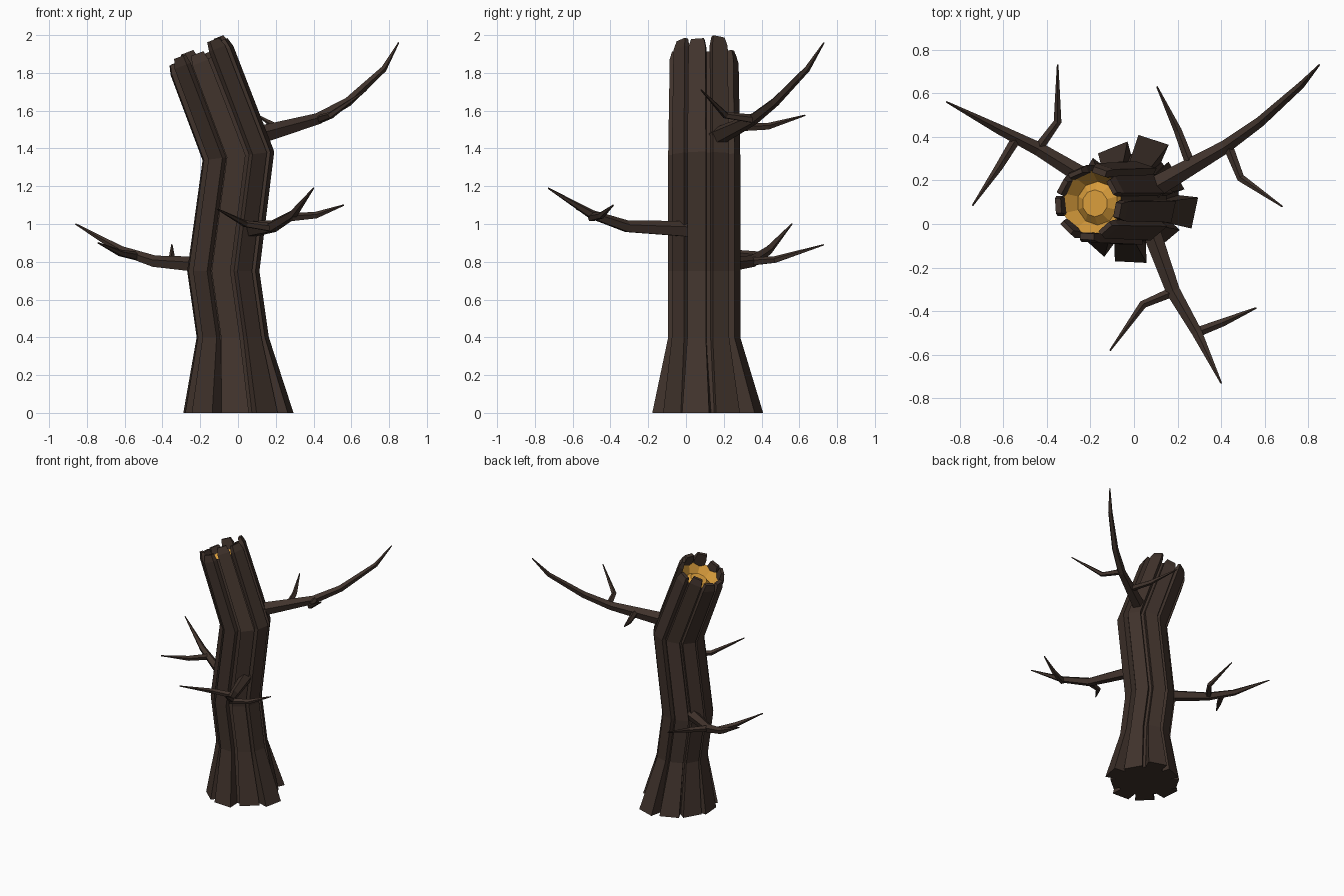
import bpy
from math import cos, sin, pi, radians
from mathutils import Vector

cube = bpy.data.objects.get("Cube")
if cube:
    bpy.data.objects.remove(cube, do_unlink=True)


def material(name, rgb):
    mat = bpy.data.materials.new(name)
    mat.use_nodes = True
    mat.diffuse_color = (*rgb, 1)
    mat.node_tree.nodes["Principled BSDF"].inputs["Base Color"].default_value = (*rgb, 1)
    return mat


bark = material("dark brown bark", (0.052, 0.033, 0.025))
wood = material("golden heartwood", (0.70, 0.34, 0.045))


def loft(name, rings, mat, cap_start=True, cap_end=True):
    """Skin a list of equal-sized point rings into one flat-shaded mesh."""
    n = len(rings[0])
    verts = [p for ring in rings for p in ring]
    faces = []
    for k in range(len(rings) - 1):
        for i in range(n):
            j = (i + 1) % n
            faces.append((k * n + i, k * n + j, k * n + n + j, k * n + n + i))
    if cap_start:
        faces.append(tuple(reversed(range(n))))
    if cap_end:
        faces.append(tuple(range(len(verts) - n, len(verts))))
    mesh = bpy.data.meshes.new(name)
    mesh.from_pydata(verts, [], faces)
    mesh.materials.append(mat)
    obj = bpy.data.objects.new(name, mesh)
    bpy.context.collection.objects.link(obj)
    return obj


# Bent trunk axis: centre and sideways tilt of each level
TILT = radians(21)
LEVELS = [
    (Vector((0, 0.11, 0)), 0),
    (Vector((-0.03, 0.095, 0.40)), 0),
    (Vector((-0.08, 0.095, 0.75)), 0),
    (Vector((0, 0.095, 1.36)), radians(7)),
    (Vector((-0.21, 0.095, 1.91)), TILT),
]
AXIS = Vector((-sin(TILT), 0, cos(TILT)))


def place(level, u, v, lift=0):
    """Point at local (u, v) on a trunk level, lifted along the top axis."""
    centre, tilt = LEVELS[level]
    return centre + Vector((u * cos(tilt), v, u * sin(tilt))) + AXIS * lift


def trunk_ring(level, radius, lift=0):
    angles = [2 * pi * (i + 0.5) / 10 for i in range(10)]
    return [place(level, radius * cos(a), radius * sin(a), lift) for a in angles]


# Trunk core and the hollowed heartwood at its broken top
RIM = -0.05
loft("trunk_core",
     [trunk_ring(0, 0.215)] + [trunk_ring(k, 0.158) for k in (1, 2, 3)]
     + [trunk_ring(4, 0.15, RIM)], bark, cap_end=False)
loft("heartwood",
     [trunk_ring(4, 0.15, RIM), trunk_ring(4, 0.10, RIM - 0.07),
      trunk_ring(4, 0.062, RIM - 0.035)], wood, cap_start=False)


# Bark planks: angle, flared foot radius, upper radius, top offset
def plank_ring(level, angle, inner, outer, half_in, half_out, lift=0):
    c, s = cos(angle), sin(angle)
    corners = [(inner, -half_in), (outer, -half_out), (outer, half_out), (inner, half_in)]
    return [place(level, r * c - t * s, r * s + t * c, lift) for r, t in corners]


PLANKS = [
    (-12, 0.285, 0.187, 0.014), (30, 0.225, 0.180, 0.036),
    (72, 0.29, 0.186, -0.02), (112, 0.26, 0.178, 0.02),
    (150, 0.26, 0.183, -0.01), (184, 0.285, 0.186, -0.012),
    (228, 0.285, 0.180, 0.012), (267, 0.285, 0.187, -0.005),
    (310, 0.24, 0.180, 0.032),
]
for i, (deg, foot, upper, top) in enumerate(PLANKS):
    a = radians(deg)
    rings = [plank_ring(0, a, 0.15, foot, 0.06, 0.073)]
    rings += [plank_ring(k, a, 0.12, upper, 0.04, 0.05) for k in (1, 2, 3)]
    rings += [plank_ring(4, a, 0.135, upper - 0.008, 0.043, 0.046, top - 0.05),
              plank_ring(4, a, 0.138, upper - 0.02, 0.034, 0.034, top)]
    loft(f"bark_plank_{i + 1}", rings, bark)


# Branches and twigs: tapering five-sided tubes
def branch(name, points, radii):
    pts = [Vector(p) for p in points]
    rings = []
    for i, p in enumerate(pts):
        along = (pts[min(i + 1, len(pts) - 1)] - pts[max(i - 1, 0)]).normalized()
        side = along.cross(Vector((0, 0, 1))).normalized()
        up = side.cross(along)
        angles = [2 * pi * k / 5 + pi / 2 for k in range(5)]
        rings.append([p + (side * cos(t) + up * sin(t)) * radii[i] for t in angles])
    loft(name, rings, bark)


TWIG = (0.024, 0.019, 0.004)

branch("upper_left_branch",
       [(0.08, 0.16, 1.46), (0.42, 0.355, 1.555), (0.58, 0.47, 1.645),
        (0.77, 0.64, 1.82), (0.85, 0.73, 1.96)], (0.052, 0.032, 0.025, 0.017, 0.004))
branch("upper_left_twig_back", [(0.26, 0.27, 1.51), (0.2, 0.43, 1.515), (0.105, 0.63, 1.575)], TWIG)
branch("upper_left_twig_front", [(0.43, 0.36, 1.555), (0.49, 0.21, 1.575), (0.68, 0.08, 1.71)], TWIG)

branch("right_branch",
       [(-0.17, 0.18, 0.78), (-0.44, 0.345, 0.80), (-0.62, 0.435, 0.86),
        (-0.86, 0.56, 1.0)], (0.046, 0.033, 0.024, 0.004))
branch("right_twig_back", [(-0.44, 0.345, 0.80), (-0.35, 0.47, 0.81), (-0.35, 0.73, 0.89)], TWIG)
branch("right_twig_front", [(-0.54, 0.39, 0.83), (-0.62, 0.26, 0.845), (-0.74, 0.085, 0.9)], TWIG)

branch("front_branch",
       [(0.06, 0.02, 0.97), (0.18, -0.31, 0.985), (0.29, -0.50, 1.05),
        (0.4, -0.73, 1.19)], (0.046, 0.034, 0.025, 0.004))
branch("front_twig_right", [(0.18, -0.31, 0.98), (0.04, -0.37, 1.0), (-0.11, -0.58, 1.08)], TWIG)
branch("front_twig_left", [(0.28, -0.50, 1.035), (0.41, -0.45, 1.045), (0.56, -0.385, 1.1)], TWIG)
